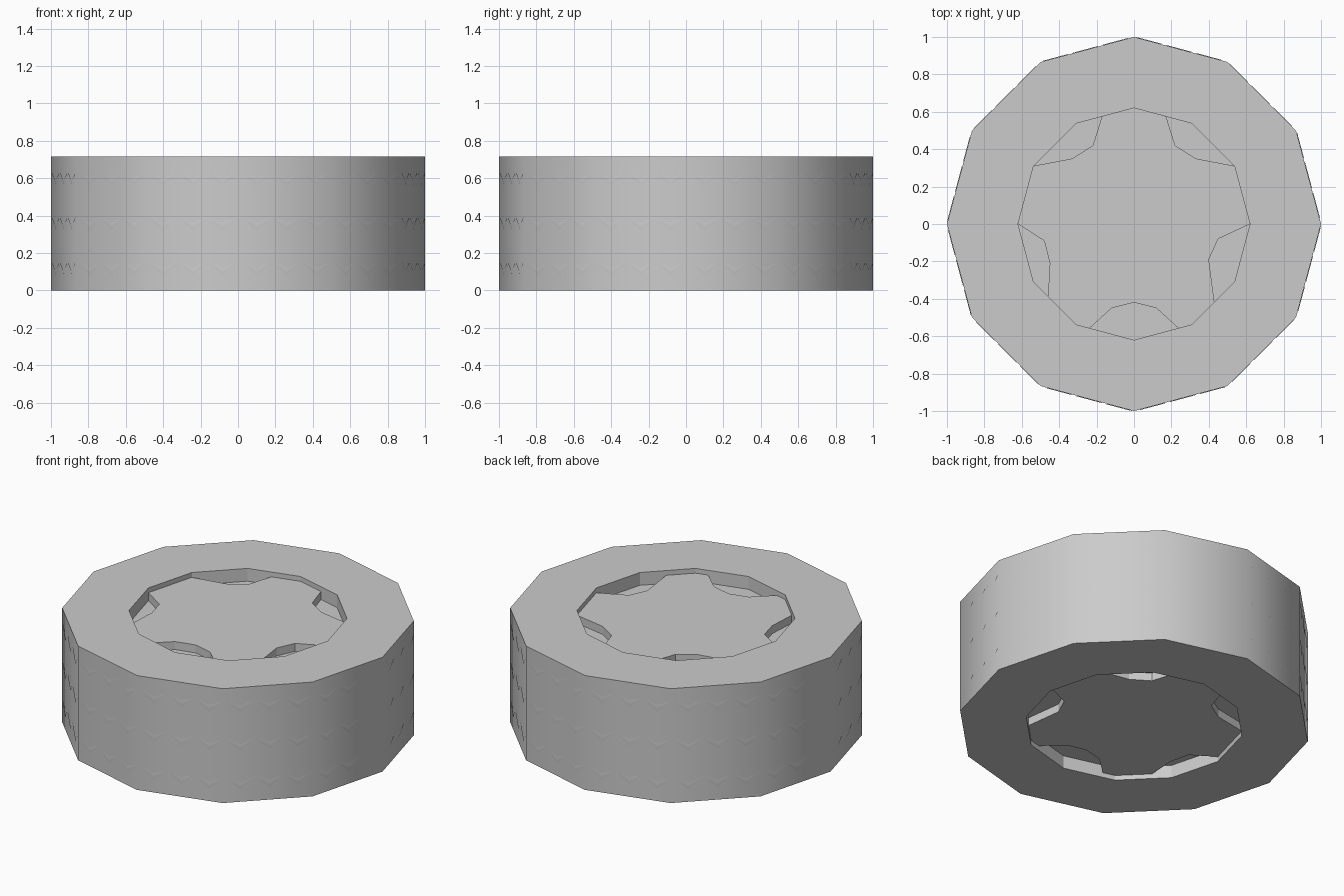
import bpy, bmesh
from math import sin, cos, pi
from mathutils import Vector

cube = bpy.data.objects.get("Cube")
if cube:
    bpy.data.objects.remove(cube)

H = 0.715        # wheel width
SIDES = 12
HUB = 0.62       # hub opening radius
FACE, POCKET = 0.03, 0.08   # depth of the star face and of the pockets

grey = bpy.data.materials.new("plain_grey")
grey.use_nodes = True
colour = (0.6, 0.6, 0.6, 1)
grey.diffuse_color = colour
grey.node_tree.nodes["Principled BSDF"].inputs["Base Color"].default_value = colour


def finish(name, bm, recalc=True):
    if recalc:
        bmesh.ops.recalc_face_normals(bm, faces=bm.faces)
    mesh = bpy.data.meshes.new(name)
    bm.to_mesh(mesh)
    bm.free()
    mesh.materials.append(grey)
    obj = bpy.data.objects.new(name, mesh)
    bpy.context.collection.objects.link(obj)
    return obj


def polygon(r):
    return [(r * cos(2 * pi * i / SIDES), r * sin(2 * pi * i / SIDES)) for i in range(SIDES)]


def prism(name, outline, z0, z1):
    bm = bmesh.new()
    face = bm.faces.new([bm.verts.new((x, y, z0)) for x, y in outline])
    top = bmesh.ops.extrude_face_region(bm, geom=[face], use_keep_orig=True)["geom"]
    bmesh.ops.translate(bm, verts=[v for v in top if isinstance(v, bmesh.types.BMVert)],
                        vec=(0, 0, z1 - z0))
    return finish(name, bm)


# Tyre: a square-section ring, smooth only around the outside
bm = bmesh.new()
section = [(1, 0), (1, H), (HUB, H), (HUB, 0)]
loops = [[bm.verts.new((x, y, z)) for x, y in polygon(r)] for r, z in section]
for k in range(4):
    a, b = loops[k], loops[(k + 1) % 4]
    for i in range(SIDES):
        j = (i + 1) % SIDES
        f = bm.faces.new((a[i], a[j], b[j], b[i]))
        f.smooth = k == 0
finish("tyre", bm)

# Hub core between the two sets of pockets
prism("hub_core", polygon(HUB), POCKET, H - POCKET)

# Star-shaped hub face with five pockets, the same on both sides
right = [(0, -.42), (.12, -.45), (.24, -.56), (.31, -.54), (.43, -.42), (.40, -.19),
         (.45, -.08), (HUB, 0), (.54, .31), (.33, .35), (.22, .42), (.17, .58), (0, HUB)]
left = [(-.17, .58), (-.22, .42), (-.33, .35), (-.54, .31), (-HUB, 0), (-.48, -.09),
        (-.45, -.21), (-.46, -.39), (-.31, -.54), (-.24, -.56), (-.12, -.45)]
prism("hub_star_top", right + left, H - POCKET, H - FACE)
prism("hub_star_bottom", right + left, FACE, POCKET)

# Tread: three rows of faint chevron ridges, three to each flat of the tyre
bm = bmesh.new()
normals = []
corners = polygon(1)
for i in range(SIDES):
    a, b = Vector((*corners[i], 0)), Vector((*corners[(i + 1) % SIDES], 0))
    along = (b - a).normalized()
    out = (a + b).normalized()
    for z in (0.11, 0.35, 0.59):
        for t in (1 / 5, 0.52, 0.84):
            rows = []
            for dz, lift, tilt in ((-.02, .0005, -.06), (0, .003, 0), (.02, .0005, .06)):
                row = []
                for s in (-1, 0, 1):
                    p = a.lerp(b, t) + along * s * .07 + out * lift
                    p.z = z + dz * (1 - .8 * abs(s)) + .045 * abs(s) - .01
                    row.append(bm.verts.new(p))
                    # normals follow the round of the tyre
                    u = t + s * .07 / (b - a).length
                    n = a.lerp(b, u)
                    normals.append((n.normalized() + Vector((0, 0, tilt))).normalized())
                rows.append(row)
            for low, high in zip(rows, rows[1:]):
                for k in range(2):
                    f = bm.faces.new((low[k], low[k + 1], high[k + 1], high[k]))
                    f.smooth = True
tread = finish("tread_chevrons", bm, recalc=False)
tread.data.normals_split_custom_set_from_vertices(normals)
